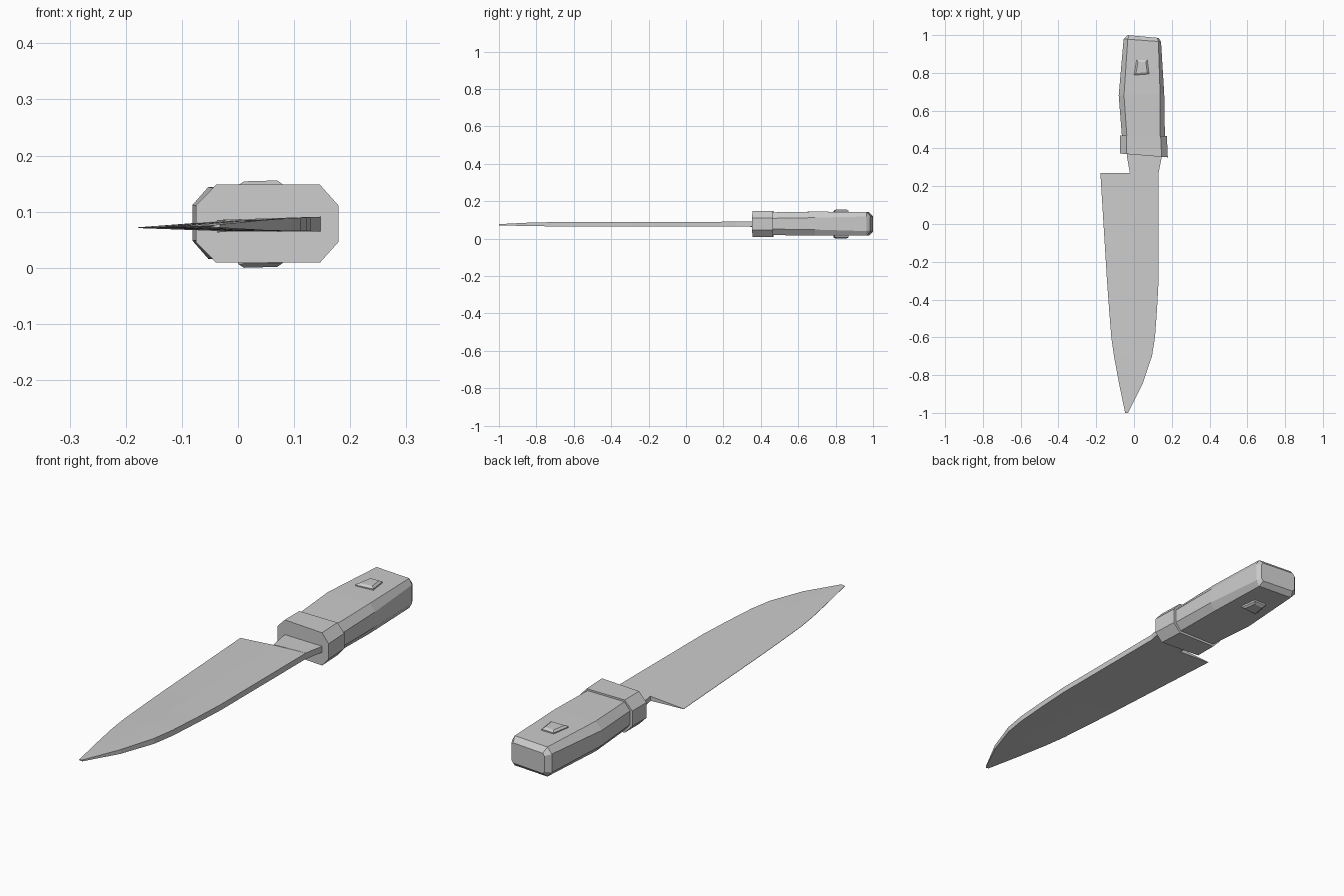
import bpy, bmesh

if "Cube" in bpy.data.objects:
    bpy.data.objects.remove(bpy.data.objects["Cube"])


def tilt(x):
    # the whole knife leans very slightly towards its edge side
    return 0.02 * (x - 0.05)


def loft(name, sections):
    """Skin a closed solid through matching rings of points."""
    bm = bmesh.new()
    rings = [[bm.verts.new(p) for p in s] for s in sections]
    n = len(rings[0])
    for a, b in zip(rings, rings[1:]):
        for i in range(n):
            j = (i + 1) % n
            bm.faces.new((a[i], a[j], b[j], b[i]))
    bm.faces.new(rings[0][::-1])
    bm.faces.new(rings[-1])
    bmesh.ops.recalc_face_normals(bm, faces=bm.faces[:])
    me = bpy.data.meshes.new(name)
    bm.to_mesh(me)
    bm.free()
    ob = bpy.data.objects.new(name, me)
    bpy.context.collection.objects.link(ob)
    return ob


def octagon(yl, yr, l, r, z0, z1, cl, cr, cz):
    """Chamfered rectangle across the knife, end plane slanting from yl to yr."""
    pts = [(l, z0 + cz), (l + cl, z0), (r - cr, z0), (r, z0 + cz),
           (r, z1 - cz), (r - cr, z1), (l + cl, z1), (l, z1 - cz)]
    return [(x, yl + (yr - yl) * (x - l) / (r - l), z) for x, z in pts]


# Blade: wedge section (edge, shoulder, spine) from heel to tip
def blade_section(y, edge, spine, half):
    mid = edge + 0.5 * (spine - edge)
    row = [(edge, 0.0007), (mid, half * 0.75), (spine, half)]
    zc = 0.077
    return ([(x, y, zc + tilt(x) + h) for x, h in row] +
            [(x, y, zc + tilt(x) - h) for x, h in reversed(row)])


stations = [(0.27, -0.178, 0.13, 0.0125), (-0.30, -0.143, 0.13, 0.012),
            (-0.45, -0.132, 0.122, 0.012), (-0.60, -0.12, 0.111, 0.012),
            (-0.70, -0.106, 0.095, 0.0115), (-0.85, -0.078, 0.044, 0.009),
            (-1.0, -0.047, -0.032, 0.003)]
loft("blade", [blade_section(*s) for s in stations])


# Neck joining the blade to the guard
def neck_section(y, l, r):
    pts = [(l, 0.011), (r, 0.013), (r, -0.013), (l, -0.011)]
    return [(x, y, 0.077 + tilt(x) + h) for x, h in pts]


loft("blade_neck", [neck_section(0.27, -0.022, 0.13),
                    neck_section(0.355, -0.037, 0.147),
                    neck_section(0.42, -0.04, 0.147)])

# Guard collar with slanted front
loft("guard", [octagon(0.373, 0.353, -0.075, 0.179, 0.01, 0.149, 0.036, 0.033, 0.037),
               octagon(0.468, 0.466, -0.075, 0.174, 0.01, 0.149, 0.036, 0.033, 0.037)])

# Handle: swelling grip with a chamfered butt
loft("handle", [octagon(0.44, 0.44, -0.062, 0.164, 0.020, 0.141, 0.026, 0.027, 0.032),
                octagon(0.68, 0.69, -0.081, 0.160, 0.017, 0.145, 0.028, 0.022, 0.032),
                octagon(0.980, 0.965, -0.055, 0.143, 0.017, 0.143, 0.022, 0.014, 0.024),
                octagon(1.0, 0.985, -0.034, 0.131, 0.036, 0.122, 0.008, 0.008, 0.010)])


# Raised trapezoid studs on both faces of the grip
def stud_ring(z, s):
    pts = [(0.0, 0.788), (0.08, 0.794), (0.07, 0.869), (0.014, 0.869)]
    return [(0.041 + (x - 0.041) * s, 0.83 + (y - 0.83) * s, z + tilt(x)) for x, y in pts]


for name, z, d in (("stud_top", 0.136, 1), ("stud_bottom", 0.022, -1)):
    loft(name, [stud_ring(z, 1), stud_ring(z + 0.013 * d, 1), stud_ring(z + 0.020 * d, 0.74)])

# Drop the model so that it rests exactly on the floor
low = min(v.co.z for o in bpy.data.objects for v in o.data.vertices)
for o in bpy.data.objects:
    o.location.z -= low
